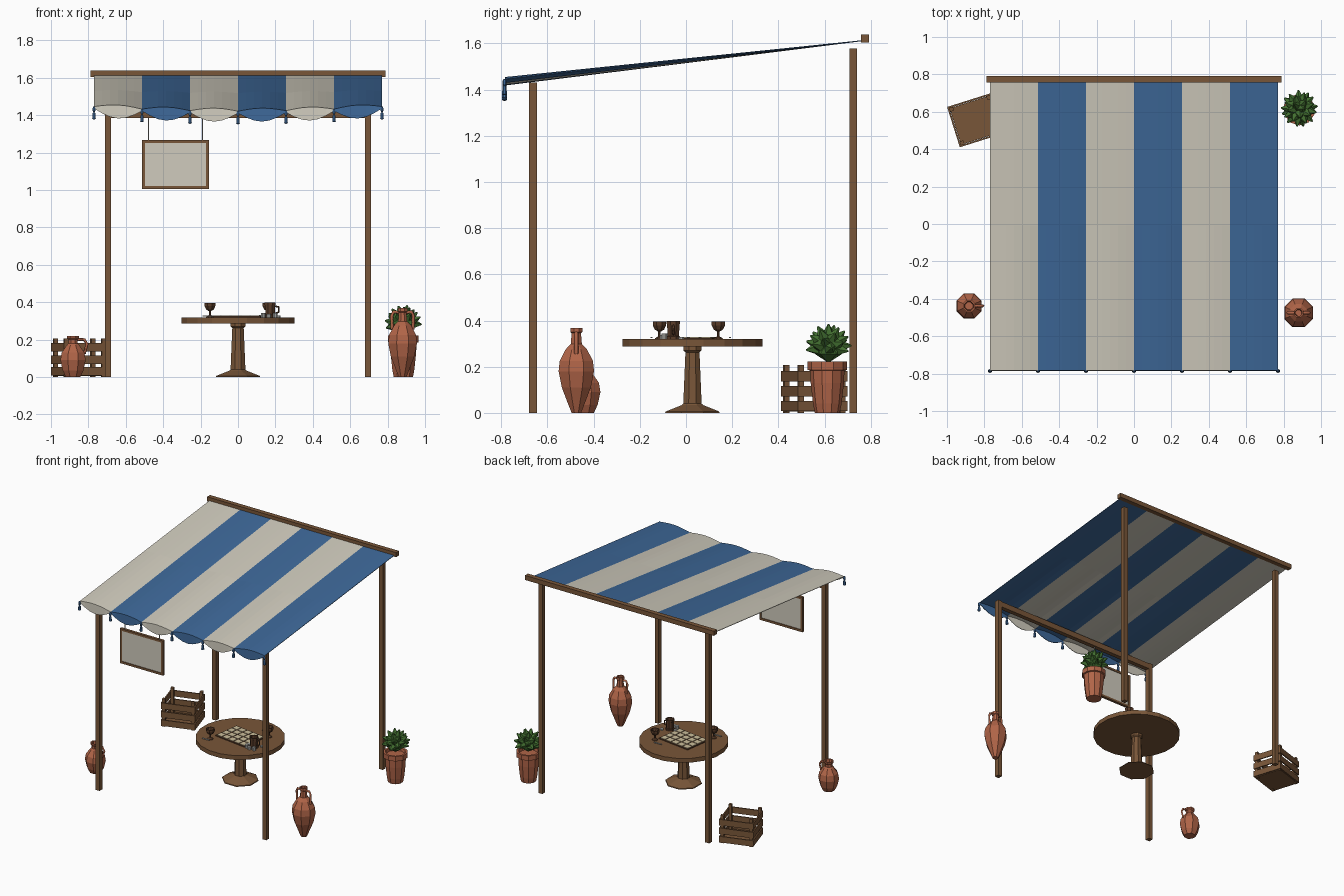
import bpy, bmesh, math, random
from mathutils import Matrix, Vector

if "Cube" in bpy.data.objects:
    bpy.data.objects.remove(bpy.data.objects["Cube"])

random.seed(4)


def mat(name, r, g, b):
    m = bpy.data.materials.new(name)
    m.diffuse_color = (r, g, b, 1)
    m.use_nodes = True
    m.node_tree.nodes["Principled BSDF"].inputs["Base Color"].default_value = m.diffuse_color
    return m


WOOD = mat("wood", .19, .093, .04)
DARK = mat("dark_wood", .10, .045, .022)
BLUE = mat("blue_cloth", .048, .14, .32)
WHITE = mat("white_cloth", .63, .60, .51)
CLAY = mat("terracotta", .44, .13, .065)
GREEN = mat("leaf_green", .055, .16, .03)
CREAM = mat("cream_tile", .60, .52, .33)
GREY = mat("grey_metal", .45, .45, .43)


def finish(bm, name, mats, fix=True):
    if fix:
        bmesh.ops.recalc_face_normals(bm, faces=bm.faces)
    me = bpy.data.meshes.new(name)
    bm.to_mesh(me)
    bm.free()
    for m in mats:
        me.materials.append(m)
    ob = bpy.data.objects.new(name, me)
    bpy.context.collection.objects.link(ob)
    return ob


def boxes(name, items, m, loc=(0, 0, 0), rot=0):
    """One object out of boxes given as (centre, size)."""
    bm = bmesh.new()
    for c, s in items:
        bmesh.ops.create_cube(bm, size=1, matrix=Matrix.Translation(c) @ Matrix.Diagonal((*s, 1)))
    ob = finish(bm, name, [m])
    ob.location = loc
    ob.rotation_euler.z = rot
    return ob


def lathe(name, profile, n, m, loc, turn=0.5):
    """Revolve (radius, z) points, capped at both ends."""
    bm = bmesh.new()
    rings = [[bm.verts.new((r * math.cos((k + turn) * math.tau / n),
                            r * math.sin((k + turn) * math.tau / n), z)) for k in range(n)]
             for r, z in profile]
    for a, b in zip(rings, rings[1:]):
        for k in range(n):
            j = (k + 1) % n
            bm.faces.new((a[k], a[j], b[j], b[k]))
    bm.faces.new(rings[0][::-1])
    bm.faces.new(rings[-1])
    ob = finish(bm, name, [m])
    ob.location = loc
    return ob


def handle(name, pts, m, r=.009):
    cu = bpy.data.curves.new(name, 'CURVE')
    cu.dimensions = '3D'
    cu.bevel_depth, cu.bevel_resolution, cu.use_fill_caps = r, 0, True
    sp = cu.splines.new('POLY')
    sp.points.add(len(pts) - 1)
    for p, q in zip(sp.points, pts):
        p.co = (*q, 1)
    cu.materials.append(m)
    bpy.context.collection.objects.link(bpy.data.objects.new(name, cu))


# Posts and beams
for side, x in (("left", -.695), ("right", .695)):
    boxes(f"front_post_{side}", [((x, -.662, .715), (.033, .035, 1.43))], WOOD)
    boxes(f"back_post_{side}", [((x, .724, .789), (.033, .033, 1.578))], WOOD)
boxes("front_beam", [((0, -.662, 1.405), (1.42, .033, .042))], WOOD)
boxes("back_beam", [((0, .775, 1.621), (1.575, .035, .034))], WOOD)

# Striped canopy with scalloped front valance
STRIPES, SEG, HALF, YF, YB = 6, 6, .77, -.783, .765


def front_z(i):
    u = i / (STRIPES * SEG)
    return 1.421 + .025 * (2 * u - 1) ** 2 + .016 * abs(math.sin(math.pi * STRIPES * u))


bm = bmesh.new()
cols = []
for i in range(STRIPES * SEG + 1):
    x = -HALF + 2 * HALF * i / (STRIPES * SEG)
    zf = front_z(i)
    drop = .01 + .062 * abs(math.sin(math.pi * i / SEG))
    cols.append([bm.verts.new(p) for p in ((x, YB, 1.614), (x, (YB + YF) / 2, (1.614 + zf) / 2),
                                           (x, YF, zf), (x, YF - .002, zf - drop))])
for i, (a, b) in enumerate(zip(cols, cols[1:])):
    for r in range(3):
        f = bm.faces.new((a[r], a[r + 1], b[r + 1], b[r]))
        f.material_index = (i // SEG) % 2
canopy = finish(bm, "striped_canopy", [WHITE, BLUE], fix=False)
mod = canopy.modifiers.new("thickness", 'SOLIDIFY')
mod.thickness = .004

# Tassels at the seams
for s in range(STRIPES + 1):
    z = front_z(s * SEG)
    lathe(f"tassel_{s}", [(.004, -.07), (.011, -.066), (.008, -.035), (.004, -.03), (.009, -.022),
                          (.009, -.01), (.004, 0)], 6, BLUE,
          (-HALF + s * 2 * HALF / STRIPES, YF - .003, z))

# Hanging sign
SX, SZ, SY = -.334, 1.136, -.662
boxes("sign_panel", [((SX, SY, SZ), (.34, .01, .245))], WHITE)
boxes("sign_frame", [((SX, SY, SZ + d * .123), (.36, .02, .016)) for d in (-1, 1)] +
      [((SX + d * .172, SY, SZ), (.016, .02, .25)) for d in (-1, 1)], WOOD)
boxes("sign_cords", [((SX + d * .145, SY, 1.33), (.005, .005, .13)) for d in (-1, 1)], GREY)

# Round table
TY, TZ = .028, .319
lathe("table_top", [(.306, .287), (.306, TZ)], 20, WOOD, (0, TY, 0))
lathe("table_pedestal", [(.128, 0), (.125, .006), (.05, .034), (.043, .04), (.033, .262), (.042, .27),
                         (.042, .288)], 8, WOOD, (0, TY, 0))

# Game board: dark backing with rows of tiles
BR = math.radians(-8)
boxes("game_board", [((0, 0, .003), (.27, .21, .006))], DARK, (0, TY, TZ), BR)
boxes("board_tiles", [(((i - 2) * .053, (j - 1.5) * .051, .007), (.043, .041, .004))
                      for i in range(5) for j in range(4)], CREAM, (0, TY, TZ), BR)

# Goblets, mug and coins
for n, (x, y) in enumerate(((-.15, -.115), (.16, .14))):
    lathe(f"goblet_{n}", [(.022, 0), (.02, .005), (.006, .012), (.006, .033), (.022, .042), (.031, .06),
                          (.031, .077), (.026, .077), (.02, .055)], 8, DARK, (x, y, TZ))
lathe("mug", [(.031, 0), (.031, .012), (.027, .014), (.029, .065), (.032, .067), (.032, .079),
              (.026, .079), (.024, .03)], 8, DARK, (.172, -.055, TZ))
handle("mug_handle", [(.197, -.055, TZ + .06), (.218, -.055, TZ + .055), (.218, -.055, TZ + .028),
                      (.197, -.055, TZ + .02)], DARK, .005)
for n, (x, y, h) in enumerate(((.135, -.09, .024), (.165, -.1, .018), (.2, -.095, .024),
                               (.125, -.05, .012), (.215, -.02, .01))):
    lathe(f"coin_stack_{n}", [(.013, 0), (.013, h)], 8, GREY, (x, y, TZ))
boxes("table_knives", [((-.16, -.15, .008), (.06, .009, .005)), ((.1, .19, .008), (.06, .009, .005))],
      GREY, (0, 0, TZ))

# Tall amphora
AX, AY = .88, -.475
lathe("amphora", [(.022, 0), (.035, .03), (.068, .11), (.083, .18), (.078, .225), (.05, .275),
                  (.026, .298), (.022, .345), (.028, .35), (.028, .368), (.02, .368), (.017, .31)],
      8, CLAY, (AX, AY, 0))
for d in (-1, 1):
    handle("amphora_handle_left" if d < 0 else "amphora_handle_right",
           [(AX + d * .02, AY, .345), (AX + d * .048, AY, .347), (AX + d * .058, AY, .325),
            (AX + d * .055, AY, .255)], CLAY)

# Small jug
JX, JY = -.882, -.438
lathe("jug", [(.042, 0), (.06, .035), (.073, .09), (.066, .13), (.036, .17), (.027, .18), (.027, .2),
              (.035, .208), (.035, .22), (.026, .22), (.022, .18)], 8, CLAY, (JX, JY, 0))
handle("jug_handle", [(JX + .025, JY, .2), (JX + .06, JY, .2), (JX + .075, JY, .175),
                      (JX + .06, JY, .125)], CLAY, .008)

# Potted plant
PX, PY = .884, .612
lathe("plant_pot", [(.054, 0), (.062, .04), (.072, .13), (.074, .183), (.085, .186), (.085, .222),
                    (.07, .222), (.066, .2)], 10, CLAY, (PX, PY, 0))
bm = bmesh.new()
bmesh.ops.create_icosphere(bm, subdivisions=1, radius=.068, matrix=Matrix.Translation((0, 0, .285)))
for k in range(26):
    t = (k + .5) / 26
    a = k * 2.39996
    up = 1 - 1.25 * t
    rad = math.sqrt(max(0, 1 - up * up))
    d = Vector((rad * math.cos(a), rad * math.sin(a), up))
    place = Matrix.Translation(Vector((0, 0, .285)) + Vector((d.x * .068, d.y * .068, d.z * .07)))
    spin = d.to_track_quat('Z', 'Y').to_matrix().to_4x4() @ Matrix.Rotation(random.random() * 6, 4, 'Z')
    bmesh.ops.create_cone(bm, cap_ends=True, segments=5, radius1=.036, radius2=.004, depth=.062,
                          matrix=place @ spin)
finish(bm, "plant_leaves", [GREEN]).location = (PX, PY + .005, 0)

# Slatted crate
W, D, H = .245, .225, .207
parts = [((0, 0, .012), (W - .02, D - .02, .014))]
parts += [((sx * (W / 2 - .018), sy * (D / 2 - .018), H / 2), (.022, .022, H))
          for sx in (-1, 1) for sy in (-1, 1)]
for z in (.03, .093, .158):
    for s in (-1, 1):
        parts.append(((0, s * (D / 2 - .004), z), (W, .009, .045)))
        parts.append(((s * (W / 2 - .004), 0, z), (.009, D - .016, .045)))
boxes("slatted_crate", parts, WOOD, (-.848, .555, 0), math.radians(17.5))
